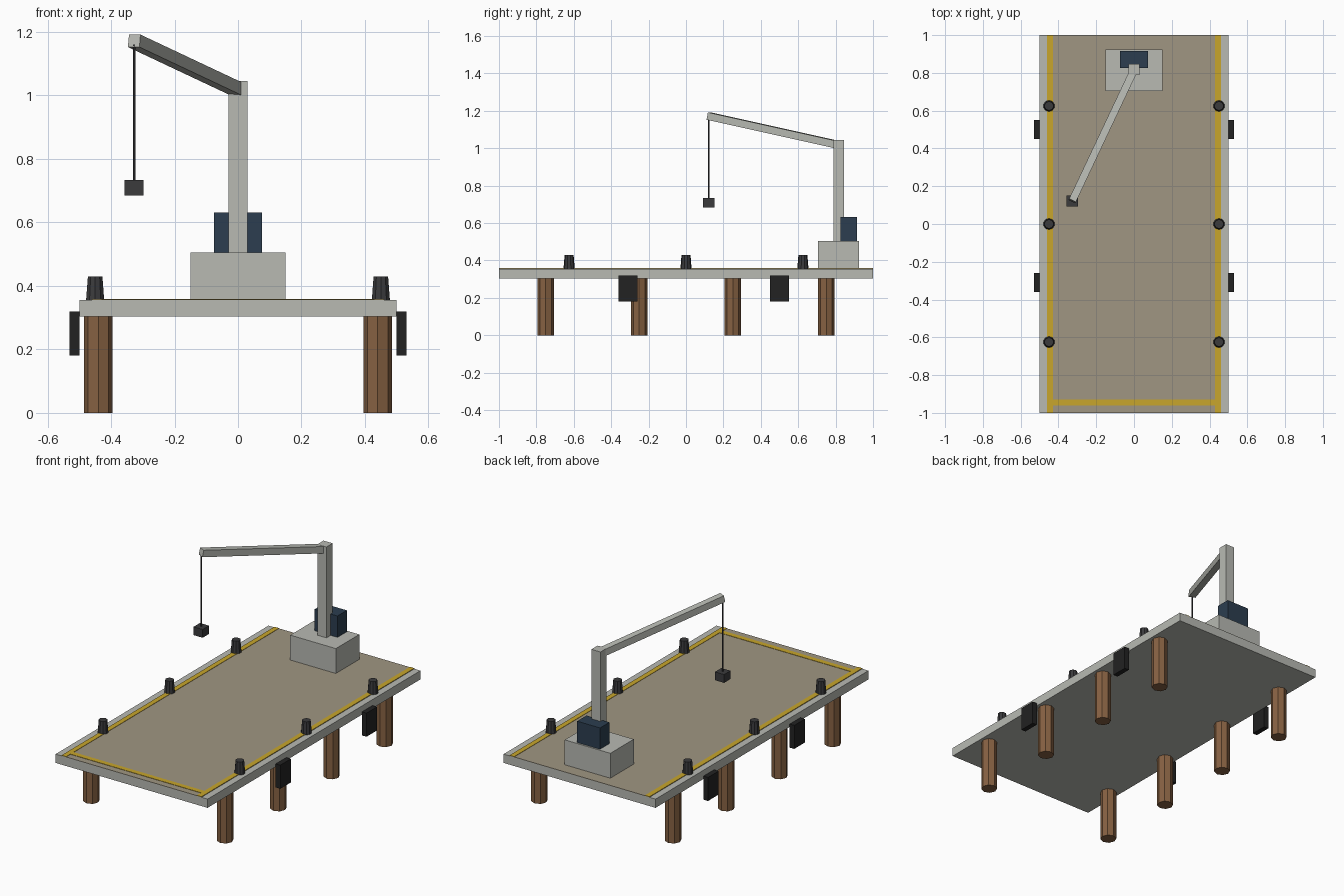
import bpy
from mathutils import Vector

if "Cube" in bpy.data.objects:
    bpy.data.objects.remove(bpy.data.objects["Cube"], do_unlink=True)


def material(name, r, g, b):
    m = bpy.data.materials.new(name)
    m.use_nodes = True
    m.diffuse_color = (r, g, b, 1)
    m.node_tree.nodes["Principled BSDF"].inputs["Base Color"].default_value = (r, g, b, 1)
    return m


concrete = material("concrete grey", 0.48, 0.49, 0.45)
planking = material("deck tan", 0.35, 0.305, 0.225)
yellow = material("safety yellow", 0.58, 0.38, 0.025)
timber = material("timber brown", 0.24, 0.12, 0.055)
iron = material("dark iron", 0.043, 0.043, 0.046)
rubber = material("black rubber", 0.016, 0.016, 0.016)
navy = material("cab navy", 0.025, 0.048, 0.08)


def finish(name, mat):
    ob = bpy.context.object
    ob.name = name
    ob.data.materials.append(mat)
    return ob


def box(name, mat, x, y, z):
    """Box spanning the given (min, max) ranges."""
    spans = (x, y, z)
    bpy.ops.mesh.primitive_cube_add(size=1, location=[(a + b) / 2 for a, b in spans])
    ob = finish(name, mat)
    ob.scale = [b - a for a, b in spans]
    return ob


def post(name, mat, x, y, z, r_low, r_top, sides=8):
    """Upright prism or tapered post."""
    bpy.ops.mesh.primitive_cone_add(vertices=sides, radius1=r_low, radius2=r_top,
                                    depth=z[1] - z[0], location=(x, y, sum(z) / 2))
    return finish(name, mat)


# Deck with tan surface and painted lines
TOP = 0.355
box("deck_slab", concrete, (-0.5, 0.5), (-1, 1), (0.303, TOP))
box("deck_surface", planking, (-0.46, 0.46), (-1, 1), (TOP, TOP + 0.002))
box("front_line", yellow, (-0.43, 0.43), (-0.96, -0.93), (TOP, TOP + 0.004))

# Parts repeated on both long sides
for side, s in (("left", 1), ("right", -1)):
    box(side + "_line", yellow, sorted((s * 0.43, s * 0.46)), (-1, 1), (TOP, TOP + 0.004))
    for y in (-0.75, -0.25, 0.25, 0.75):
        post(side + "_pile", timber, s * 0.44, y, (0, 0.303), 0.045, 0.045)
    for y in (-0.625, 0, 0.625):
        post(side + "_bollard", iron, s * 0.45, y, (TOP, 0.43), 0.03, 0.024, 10)
    for y in (-0.31, 0.5):
        box(side + "_fender", rubber, sorted((s * 0.5, s * 0.53)),
            (y - 0.05, y + 0.05), (0.18, 0.32))

# Crane base, cab and mast
box("crane_base", concrete, (-0.15, 0.15), (0.705, 0.925), (TOP, 0.505))
box("crane_cab", navy, (-0.075, 0.075), (0.827, 0.915), (0.505, 0.632))
box("crane_mast", concrete, (-0.03, 0.03), (0.788, 0.846), (0.505, 1.045))

# Boom, slanting from the mast head to the tip
head, tip = Vector((0, 0.815, 1.018)), Vector((-0.327, 0.122, 1.172))
along = tip - head
boom = box("crane_boom", concrete, (-0.02, 0.02), (0, along.length), (-0.02, 0.02))
boom.location = (head + tip) / 2
boom.rotation_euler = along.to_track_quat("Y", "Z").to_euler()

# Cable and hanging weight
post("cable", iron, tip.x, tip.y, (0.72, 1.16), 0.004, 0.004, 6)
box("hanging_weight", iron, (tip.x - 0.03, tip.x + 0.03),
    (tip.y - 0.03, tip.y + 0.03), (0.684, 0.733))
